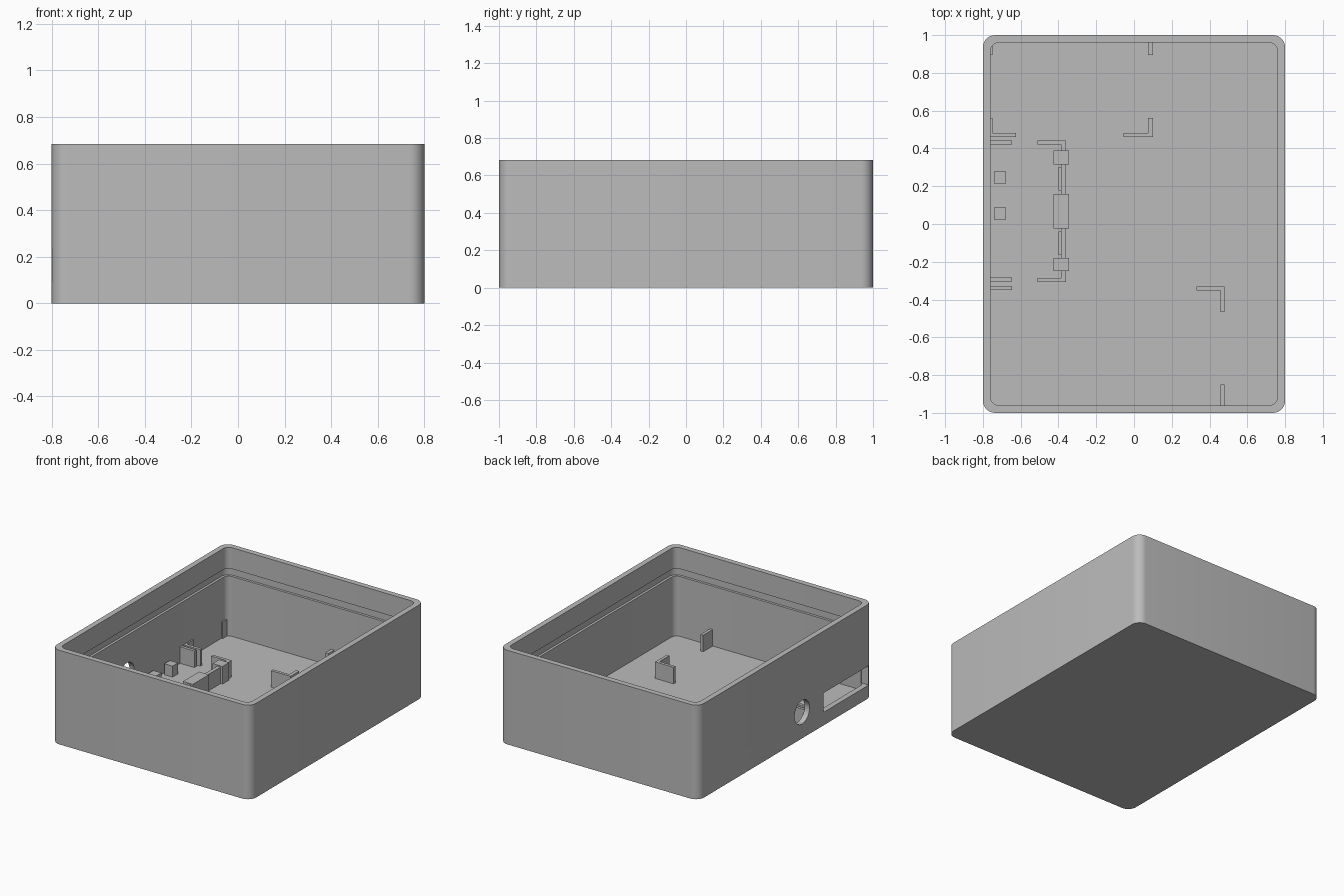
import bpy, bmesh, math

if "Cube" in bpy.data.objects:
    bpy.data.objects.remove(bpy.data.objects["Cube"], do_unlink=True)

GREY = (0.5, 0.5, 0.5, 1)
grey = bpy.data.materials.new("plain grey plastic")
grey.use_nodes = True
grey.diffuse_color = GREY
grey.node_tree.nodes["Principled BSDF"].inputs["Base Color"].default_value = GREY

HX, HY, HEIGHT, WALL, FLOOR = 0.8, 1.0, 0.684, 0.04, 0.04
IX = HX - WALL                      # inner wall faces
IY = HY - WALL
TOP = 0.16                          # top of the locating ribs


def finish(name, bm):
    bmesh.ops.recalc_face_normals(bm, faces=bm.faces)
    mesh = bpy.data.meshes.new(name)
    bm.to_mesh(mesh)
    bm.free()
    mesh.materials.append(grey)
    ob = bpy.data.objects.new(name, mesh)
    bpy.context.collection.objects.link(ob)
    return ob


def add_box(bm, x0, x1, y0, y1, z0, z1):
    verts = bmesh.ops.create_cube(bm, size=1)["verts"]
    for v in verts:
        v.co.x = x0 if v.co.x < 0 else x1
        v.co.y = y0 if v.co.y < 0 else y1
        v.co.z = z0 if v.co.z < 0 else z1


def boxes(name, rects, top=TOP):
    """Upright ribs on the floor, each given as x0, x1, y0, y1."""
    bm = bmesh.new()
    for rect in rects:
        add_box(bm, *rect, FLOOR - 0.01, top)
    return finish(name, bm)


def ring(bm, inset, z, steps=8):
    """Rounded rectangle, inset from the outside of the case."""
    r = 0.065 - inset * 0.5
    cx, cy = HX - inset - r, HY - inset - r
    verts = []
    for quarter, (sx, sy) in enumerate([(1, 1), (-1, 1), (-1, -1), (1, -1)]):
        for i in range(steps + 1):
            a = math.pi / 2 * (quarter + i / steps)
            verts.append(bm.verts.new((sx * cx + r * math.cos(a),
                                       sy * cy + r * math.sin(a), z)))
    return verts


# Case: outside, rim, inner wall with a snap groove, floor
GROOVE = WALL - 0.018
bm = bmesh.new()
profile = [(0, 0), (0, HEIGHT), (WALL, HEIGHT), (WALL, 0.53),
           (GROOVE, 0.53), (GROOVE, 0.475), (WALL, 0.475), (WALL, FLOOR)]
rings = [ring(bm, *p) for p in profile]
for low, high in zip(rings, rings[1:]):
    n = len(low)
    for i in range(n):
        j = (i + 1) % n
        bm.faces.new((low[i], low[j], high[j], high[i]))
bm.faces.new(rings[0])
bm.faces.new(rings[-1])
case = finish("case", bm)

# Socket openings in the right wall
bm = bmesh.new()
add_box(bm, -HX - 0.1, -IX + 0.02, -IY + 0.005, -0.435, 0.095, 0.235)
slot_cutter = finish("slot_cutter", bm)

bm = bmesh.new()
bmesh.ops.create_cone(bm, cap_ends=True, segments=32, radius1=0.086,
                      radius2=0.086, depth=0.2)
hole_cutter = finish("hole_cutter", bm)
hole_cutter.rotation_euler.y = math.pi / 2
hole_cutter.location = (-HX, -0.19, 0.19)

bpy.context.view_layer.objects.active = case
for cutter in (slot_cutter, hole_cutter):
    cutter.hide_render = True
    mod = case.modifiers.new("cut", "BOOLEAN")
    mod.operation, mod.solver, mod.object = "DIFFERENCE", "EXACT", cutter
    bpy.ops.object.modifier_apply(modifier=mod.name)
    bpy.data.objects.remove(cutter, do_unlink=True)
bpy.ops.object.select_all(action="DESELECT")
case.select_set(True)
bpy.ops.object.shade_smooth_by_angle(angle=math.radians(30))

# Rear board holder: two corner brackets and two wall ribs
E = IX + 0.01                       # ribs run slightly into the walls
boxes("rear_right_bracket", [(-E, -0.625, 0.46, 0.482), (-E, -0.75, 0.48, 0.56)])
boxes("rear_left_bracket", [(-0.055, 0.1, 0.46, 0.482), (0.075, 0.1, 0.48, 0.56)])
boxes("rear_wall_ribs", [(-E, -0.75, 0.895, IY + 0.01),
                         (0.075, 0.1, 0.895, IY + 0.01)])

# Front board holder
boxes("front_bracket", [(0.33, 0.48, -0.352, -0.33), (0.458, 0.48, -0.465, -0.34)])
boxes("front_wall_rib", [(0.458, 0.48, -IY - 0.01, -0.85)])

# Ribs standing out from the right wall
boxes("side_wall_ribs", [(-E, -0.645, y, y + 0.022) for y in (0.42, -0.305, -0.35)])

# Middle module holder: back wall with returns, thick pads and thin strips
boxes("module_holder", [(-0.387, -0.36, -0.307, 0.442),
                        (-0.51, -0.37, 0.42, 0.442),
                        (-0.51, -0.37, -0.307, -0.285)])
boxes("module_pads", [(-0.425, -0.345, y0, y1) for y0, y1 in
                      ((0.315, 0.39), (-0.025, 0.16), (-0.25, -0.18))], 0.168)
boxes("module_strips", [(-0.4, -0.373, y, y + 0.125) for y in (0.177, -0.165)], 0.14)

# Square support posts
boxes("support_posts", [(-0.742, -0.677, y, y + 0.063) for y in (0.215, 0.025)], 0.12)
